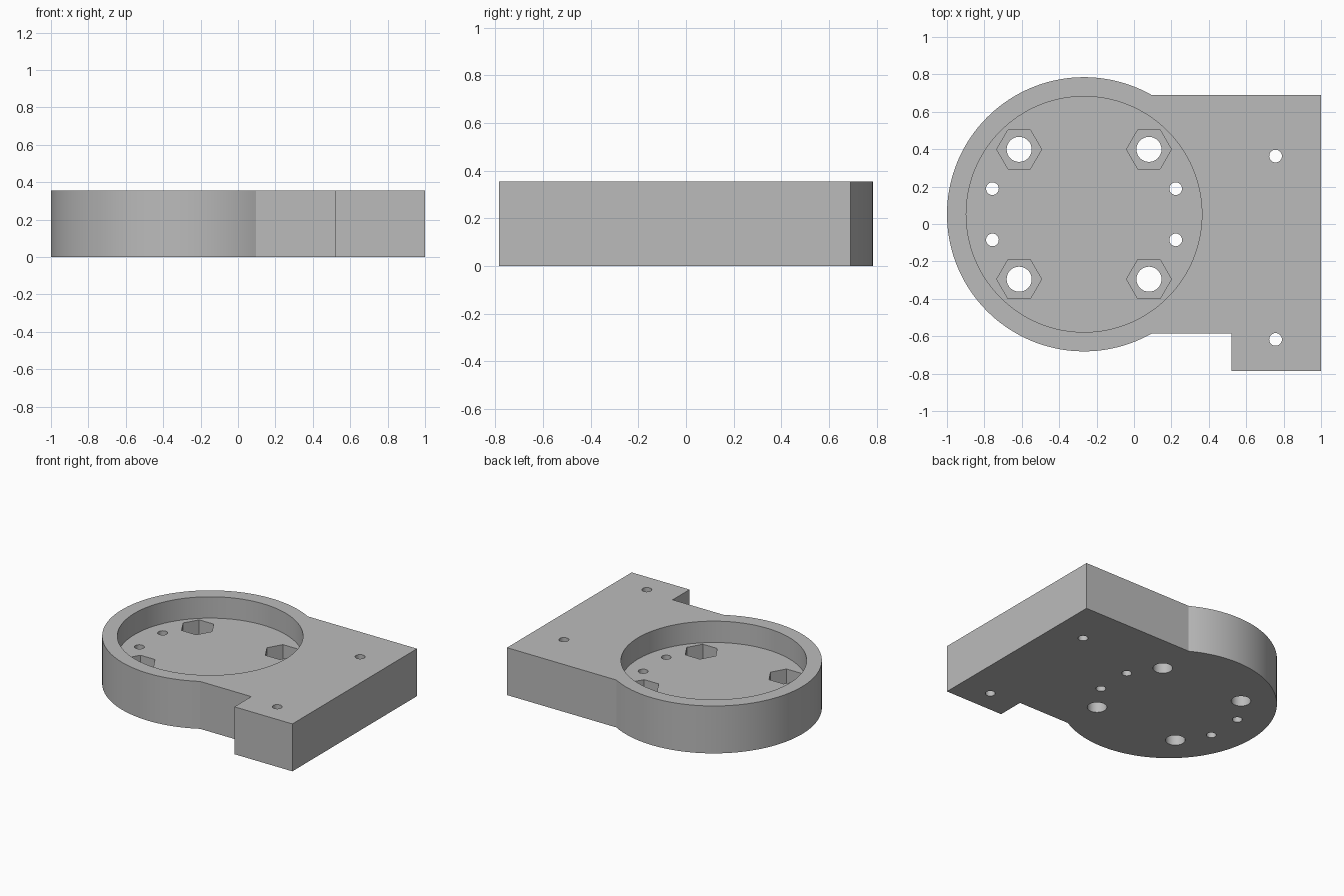
import bpy, bmesh, math

cube = bpy.data.objects.get("Cube")
if cube:
    bpy.data.objects.remove(cube, do_unlink=True)

HEIGHT = 0.355
POCKET_FLOOR = 0.195
NUT_FLOOR = 0.085
CX, CY, RADIUS = -0.267, 0.052, 0.733
BACK, FRONT, TAB_FRONT = 0.69, -0.585, -0.785
TAB_LEFT, RIGHT = 0.52, 1.0

grey = bpy.data.materials.new("plain grey")
grey.use_nodes = True
colour = (0.5, 0.5, 0.5, 1)
grey.diffuse_color = colour
grey.node_tree.nodes["Principled BSDF"].inputs["Base Color"].default_value = colour


def circle(x, y, radius, sides):
    return [(x + radius * math.cos(math.tau * i / sides),
             y + radius * math.sin(math.tau * i / sides)) for i in range(sides)]


def prisms(name, outlines, bottom, top):
    """One object holding a vertical prism for each outline."""
    bm = bmesh.new()
    for outline in outlines:
        face = bm.faces.new([bm.verts.new((x, y, bottom)) for x, y in outline])
        out = bmesh.ops.extrude_face_region(bm, geom=[face])["geom"]
        verts = [v for v in out if isinstance(v, bmesh.types.BMVert)]
        bmesh.ops.translate(bm, verts=verts, vec=(0, 0, top - bottom))
    bmesh.ops.recalc_face_normals(bm, faces=bm.faces)
    mesh = bpy.data.meshes.new(name)
    bm.to_mesh(mesh)
    bm.free()
    mesh.materials.append(grey)
    obj = bpy.data.objects.new(name, mesh)
    bpy.context.collection.objects.link(obj)
    return obj


# Body outline: round housing running into a flat mounting plate with a tab
start = math.asin((BACK - CY) / RADIUS)
start = math.pi - start if math.cos(start) < 0 else start
end = math.tau + math.asin((FRONT - CY) / RADIUS)
STEPS = 96
outline = [(CX + RADIUS * math.cos(start + (end - start) * i / STEPS),
            CY + RADIUS * math.sin(start + (end - start) * i / STEPS))
           for i in range(STEPS + 1)]
outline += [(TAB_LEFT, FRONT), (TAB_LEFT, TAB_FRONT), (RIGHT, TAB_FRONT), (RIGHT, BACK)]
body = prisms("mounting_bracket", [outline], 0, HEIGHT)

# Hole layout
bolts = [(CX + sx * 0.347, CY + sy * 0.347) for sx in (-1, 1) for sy in (-1, 1)]
pins = [(CX + sx * 0.49, CY + sy * 0.137) for sx in (-1, 1) for sy in (-1, 1)]
screws = [(0.757, 0.363), (0.757, -0.617)]

# Cutters: round pocket, nut recesses and through holes
ABOVE = HEIGHT + 0.1
cutters = [
    prisms("pocket_cutter", [circle(CX, CY, 0.63, 128)], POCKET_FLOOR, ABOVE),
    prisms("nut_cutter", [circle(x, y, 0.12, 6) for x, y in bolts], NUT_FLOOR, ABOVE),
    prisms("hole_cutter", [circle(x, y, 0.067, 32) for x, y in bolts]
           + [circle(x, y, 0.034, 24) for x, y in pins + screws], -0.1, ABOVE),
]
for cutter in cutters:
    cutter.hide_render = True
    mod = body.modifiers.new(cutter.name, "BOOLEAN")
    mod.operation = "DIFFERENCE"
    mod.solver = "EXACT"
    mod.object = cutter

bpy.ops.object.select_all(action="DESELECT")
body.select_set(True)
bpy.context.view_layer.objects.active = body
for mod in list(body.modifiers):
    bpy.ops.object.modifier_apply(modifier=mod.name)
for cutter in cutters:
    bpy.data.objects.remove(cutter, do_unlink=True)

bpy.ops.object.shade_smooth_by_angle(angle=math.radians(28))
